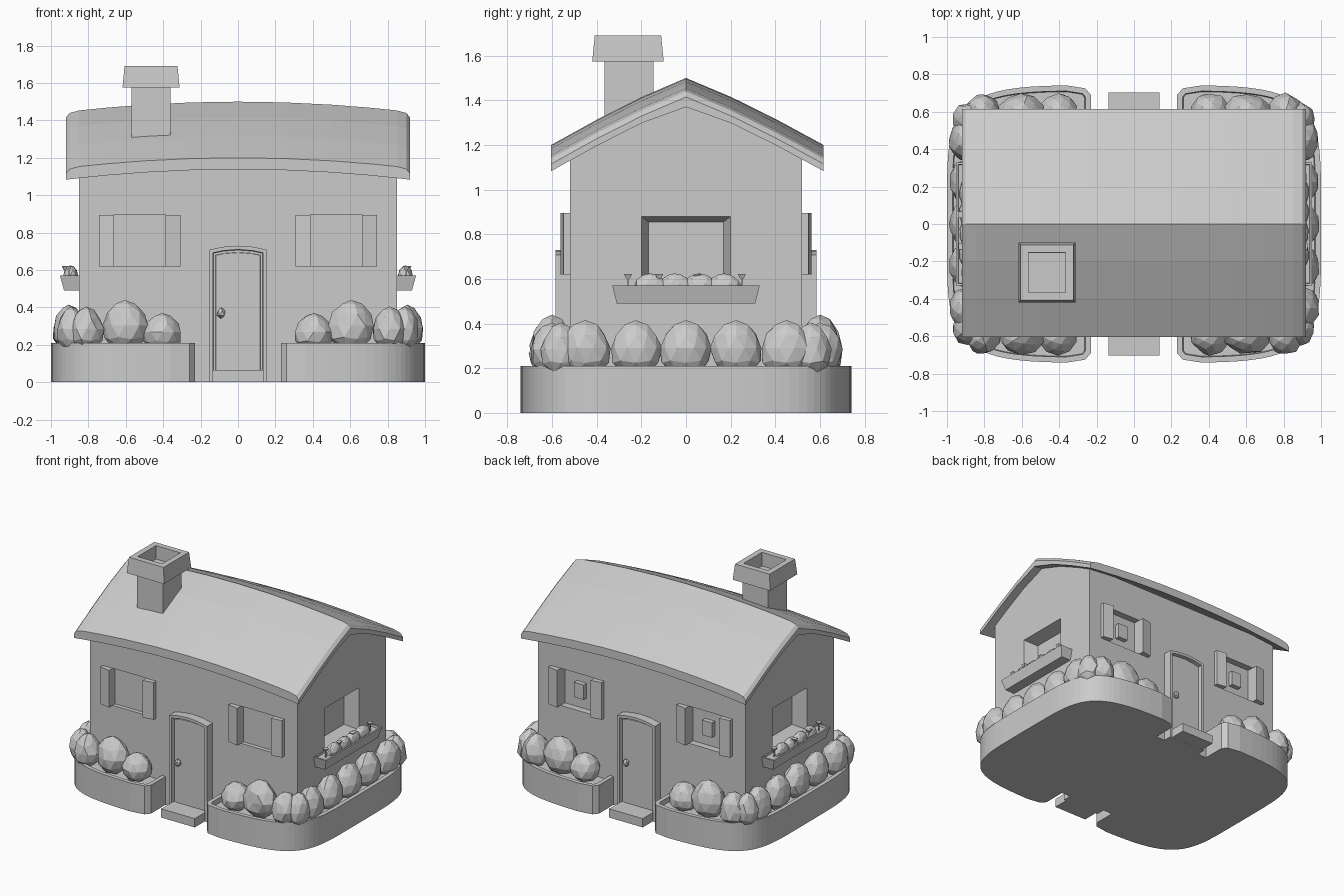
import bpy, bmesh, math, random
from mathutils import Vector

random.seed(4)
if "Cube" in bpy.data.objects:
    bpy.data.objects.remove(bpy.data.objects["Cube"], do_unlink=True)

GREY = (0.6, 0.6, 0.6, 1)
mat = bpy.data.materials.new("plain grey")
mat.use_nodes = True
mat.diffuse_color = GREY
mat.node_tree.nodes["Principled BSDF"].inputs["Base Color"].default_value = GREY


def finish(name, bm):
    bmesh.ops.recalc_face_normals(bm, faces=bm.faces)
    mesh = bpy.data.meshes.new(name)
    bm.to_mesh(mesh)
    bm.free()
    mesh.materials.append(mat)
    ob = bpy.data.objects.new(name, mesh)
    bpy.context.collection.objects.link(ob)
    return ob


def prism(points, offset):
    """Extrude a polygon; returns the bmesh and its far cap."""
    bm = bmesh.new()
    base = bm.faces.new([bm.verts.new(p) for p in points])
    ext = bmesh.ops.extrude_face_region(bm, geom=[base], use_keep_orig=True)["geom"]
    bmesh.ops.translate(bm, verts=[g for g in ext if isinstance(g, bmesh.types.BMVert)], vec=offset)
    cap = [g for g in ext if isinstance(g, bmesh.types.BMFace)][0]
    bmesh.ops.recalc_face_normals(bm, faces=bm.faces)
    return bm, cap


def inset(bm, face, width, depth=0.0):
    bmesh.ops.inset_individual(bm, faces=[face], thickness=width, depth=depth, use_even_offset=True)


def box_mesh(center, size, axis=2, taper=1.0):
    """Box whose far end along an axis is scaled by taper."""
    bm = bmesh.new()
    bmesh.ops.create_cube(bm, size=1)
    for v in bm.verts:
        k = taper if v.co[axis] > 0 else 1
        v.co = Vector([v.co[i] * size[i] * (1 if i == axis else k) + center[i] for i in range(3)])
    return bm


def box(name, *args, **kw):
    return finish(name, box_mesh(*args, **kw))


def blob(name, center, radius, jitter=0.1, detail=2):
    bm = bmesh.new()
    bmesh.ops.create_icosphere(bm, subdivisions=detail, radius=1)
    for v in bm.verts:
        k = 1 + random.uniform(-jitter, jitter / 2)
        t = 1 - 0.15 * v.co.z
        v.co = Vector((v.co.x * k * t * radius[0], v.co.y * k * t * radius[1], v.co.z * radius[2])) + Vector(center)
    return finish(name, bm)


# Walls: gabled block with window recesses cut in
gable = [(-0.52, 0), (0.52, 0), (0.52, 1.165), (0, 1.42), (-0.52, 1.165)]
bm, _ = prism([(-0.85, y, z) for y, z in gable], (1.7, 0, 0))
walls = finish("walls", bm)


def cut(center, size, axis=2, taper=1.0):
    cutter = box("recess_cutter", center, size, axis, taper)
    cutter.hide_render = True
    mod = walls.modifiers.new("recess", "BOOLEAN")
    mod.object, mod.operation, mod.solver = cutter, "DIFFERENCE", "EXACT"
    bpy.context.view_layer.objects.active = walls
    bpy.ops.object.modifier_apply(modifier=mod.name)
    bpy.data.objects.remove(cutter, do_unlink=True)


for s in (-1, 1):
    # Side recess narrows inward; the cutter is tapered on its +x end
    taper = 0.84 if s < 0 else 1 / 0.84
    width = 0.40 if s < 0 else 0.336
    height = 0.31 if s < 0 else 0.26
    cut((s * 0.80, 0, 0.725), (0.10, width, height), 0, taper)
    for x in (-0.525, 0.525):
        depth = 0.03 if s < 0 else 0.05
        cut((x, s * 0.52, 0.758), (0.275, depth * 2, 0.275))

# Roof: bowed shell with sagging ends
half = [(0.61, 1.20), (0.4, 1.315), (0.2, 1.415)]
top = [(-y, z) for y, z in half] + [(0, 1.5)] + [(y, z) for y, z in reversed(half)]
section = [(y, z, 1) for y, z in top] + [(y, z - (0.075 if y == 0 else 0.062), 0) for y, z in reversed(top)]
stations = [-0.92, -0.9, -0.85, -0.7, -0.5, -0.25, 0, 0.25, 0.5, 0.7, 0.85, 0.9, 0.92]
bm = bmesh.new()
rings = []
for x in stations:
    sag = 0.055 * (abs(x) / 0.92) ** 2
    drop = 0.03 if abs(x) > 0.91 else 0.008 if abs(x) > 0.86 else 0
    rings.append([bm.verts.new((x, y + 0.01 * abs(y), z - sag - drop * up)) for y, z, up in section])
n = len(section)
for a, b in zip(rings, rings[1:]):
    for i in range(n):
        bm.faces.new((a[i], a[(i + 1) % n], b[(i + 1) % n], b[i]))
for ring in (rings[0], rings[-1]):
    for i in range(n // 2 - 1):
        bm.faces.new((ring[i], ring[i + 1], ring[n - 2 - i], ring[n - 1 - i]))
finish("roof", bm)

# Chimney with a hollow cap
box("chimney_shaft", (-0.465, -0.255, 1.43), (0.21, 0.22, 0.32))
bm = box_mesh((-0.465, -0.26, 1.632), (0.305, 0.32, 0.115), taper=0.93)
bm.normal_update()
cap = max(bm.faces, key=lambda f: f.calc_center_median().z)
inset(bm, cap, 0.042)
inset(bm, cap, 0.001, -0.11)
finish("chimney_cap", bm)

# Planters: two halves of a rounded rectangle with a sunken soil bed
for s in (-1, 1):
    outline = []
    for i in range(-20, 21):
        a = math.radians(i * 4.5)
        x = math.cos(a) ** 0.4 if math.cos(a) > 1e-6 else 0
        y = math.copysign(0.742 * abs(math.sin(a)) ** 0.4, a)
        if x > 0.3:
            outline.append((s * x, y, 0))
    outline = [(s * 0.23, -0.69, 0), (s * 0.26, -0.725, 0)] + outline + [(s * 0.26, 0.725, 0), (s * 0.23, 0.69, 0)]
    bm, soil = prism(outline, (0, 0, 0.21))
    inset(bm, soil, 0.03)
    inset(bm, soil, 0.004, -0.035)
    finish("planter", bm)

# Front and back: doors, steps, shutters and bushes
for s, side in ((1, "front"), (-1, "back")):
    arch = [(-0.155, 0), (0.155, 0), (0.155, 0.708), (0.08, 0.724), (0, 0.73), (-0.08, 0.724), (-0.155, 0.708)]
    bm, panel = prism([(s * x, -s * 0.5, z) for x, z in arch], (0, -s * 0.085, 0))
    inset(bm, panel, 0.02)
    inset(bm, panel, 0.003, -0.03)
    inset(bm, panel, 0.012)
    inset(bm, panel, 0.002, 0.005)
    finish(side + "_door", bm)
    blob(side + "_door_knob", (-s * 0.09, -s * 0.575, 0.37), (0.024, 0.024, 0.03), 0, 1)
    box(side + "_step", (0, -s * 0.60, 0.033), (0.275, 0.205, 0.065))
    for x in (-0.525, 0.525):
        for e in (-1, 1):
            # wedge shutter, thicker beside the window
            inner, outer = x + e * 0.138, x + e * 0.218
            plan = [(inner, 0.5), (inner, 0.562), (outer, 0.548), (outer, 0.5)]
            bm, _ = prism([(px, -s * py, 0.62) for px, py in plan], (0, 0, 0.275))
            finish(side + "_shutter", bm)
        if s < 0:
            box("back_window_pane", (x, 0.485, 0.758), (0.08, 0.04, 0.11))
        m = 1 if x > 0 else -1
        for bx, rx, ztop in ((0.405, 0.105, 0.37), (0.605, 0.125, 0.44), (0.81, 0.095, 0.405)):
            low = 0.165
            blob(side + "_bush", (m * bx, -s * 0.6, (ztop + low) / 2), (rx, 0.1, (ztop - low) / 2))

# Sides: bush rows and flower boxes
for s, side in ((1, "left"), (-1, "right")):
    for i in range(5):
        blob(side + "_bush", (s * 0.905, -0.45 + i * 0.225, 0.29), (0.085, 0.118, 0.125))
    for y in (-0.56, 0.56):
        blob(side + "_corner_bush", (s * 0.89, y, 0.285), (0.08, 0.09, 0.12))
    trough = [(0.84, 0.49), (0.93, 0.49), (0.952, 0.57), (0.84, 0.57)]
    bm, _ = prism([(s * x, -0.33, z) for x, z in trough], (0, 0.66, 0))
    for v in bm.verts:
        if v.co.z < 0.5:
            v.co.y *= 0.94
    bm.normal_update()
    rim = max(bm.faces, key=lambda f: f.calc_center_median().z)
    inset(bm, rim, 0.012)
    inset(bm, rim, 0.002, -0.015)
    finish(side + "_flower_box", bm)
    for i in range(4):
        blob(side + "_box_foliage", (s * 0.895, -0.16 + i * 0.11, 0.575), (0.04, 0.075, 0.05), 0.08)
    for y in (-0.26, -0.12, 0.05, 0.25):
        x = s * (0.91 + random.uniform(-0.015, 0.015))
        box(side + "_flower_stem", (x, y, 0.58), (0.008, 0.008, 0.06))
        box(side + "_flower_head", (x, y, 0.612), (0.018, 0.018, 0.018), taper=1.9)
